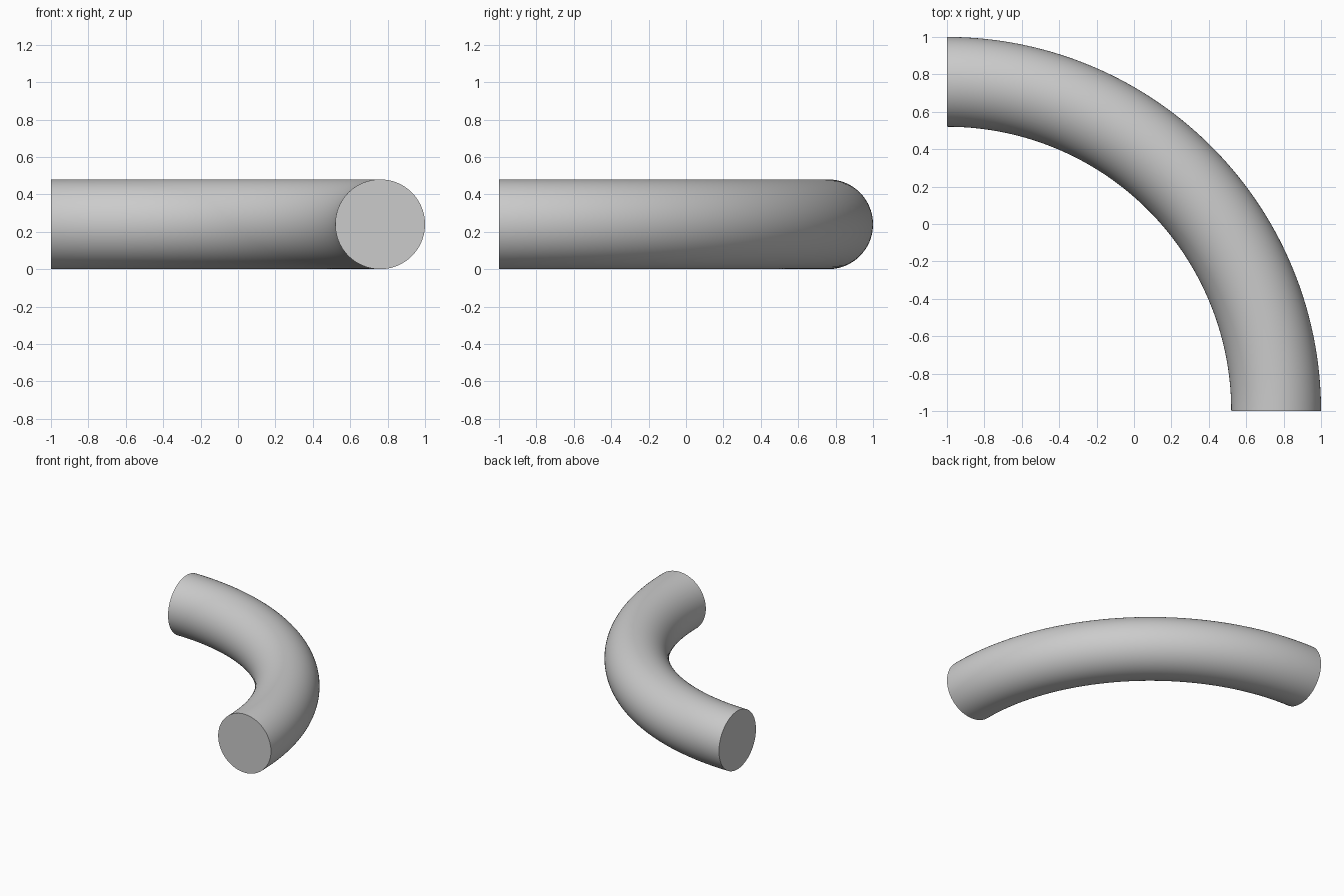
import bpy, bmesh
from math import cos, sin, pi

if "Cube" in bpy.data.objects:
    bpy.data.objects.remove(bpy.data.objects["Cube"])

BEND_R, PIPE_R = 1.76, 0.24      # centreline bend radius and pipe radius
STEPS, SIDES = 96, 96            # segments along the bend and around the pipe

bm = bmesh.new()

# Circular cross-sections swept through a quarter turn about (-1, -1)
rings = []
for i in range(STEPS + 1):
    a = pi / 2 * i / STEPS
    ring = []
    for j in range(SIDES):
        t = 2 * pi * j / SIDES
        r = BEND_R + PIPE_R * cos(t)
        ring.append(bm.verts.new((-1 + r * cos(a), -1 + r * sin(a), PIPE_R + PIPE_R * sin(t))))
    rings.append(ring)

# Pipe wall
for r0, r1 in zip(rings, rings[1:]):
    for j in range(SIDES):
        k = (j + 1) % SIDES
        bm.faces.new((r0[j], r0[k], r1[k], r1[j]))

# Flat end caps
bm.faces.new(rings[0])
bm.faces.new(rings[-1])
bmesh.ops.recalc_face_normals(bm, faces=bm.faces[:])

mesh = bpy.data.meshes.new("pipe_elbow")
bm.to_mesh(mesh)
bm.free()
pipe = bpy.data.objects.new("pipe_elbow", mesh)
bpy.context.collection.objects.link(pipe)

# Smooth wall with sharp cap edges
bpy.context.view_layer.objects.active = pipe
pipe.select_set(True)
bpy.ops.object.shade_smooth_by_angle(angle=pi / 6)
